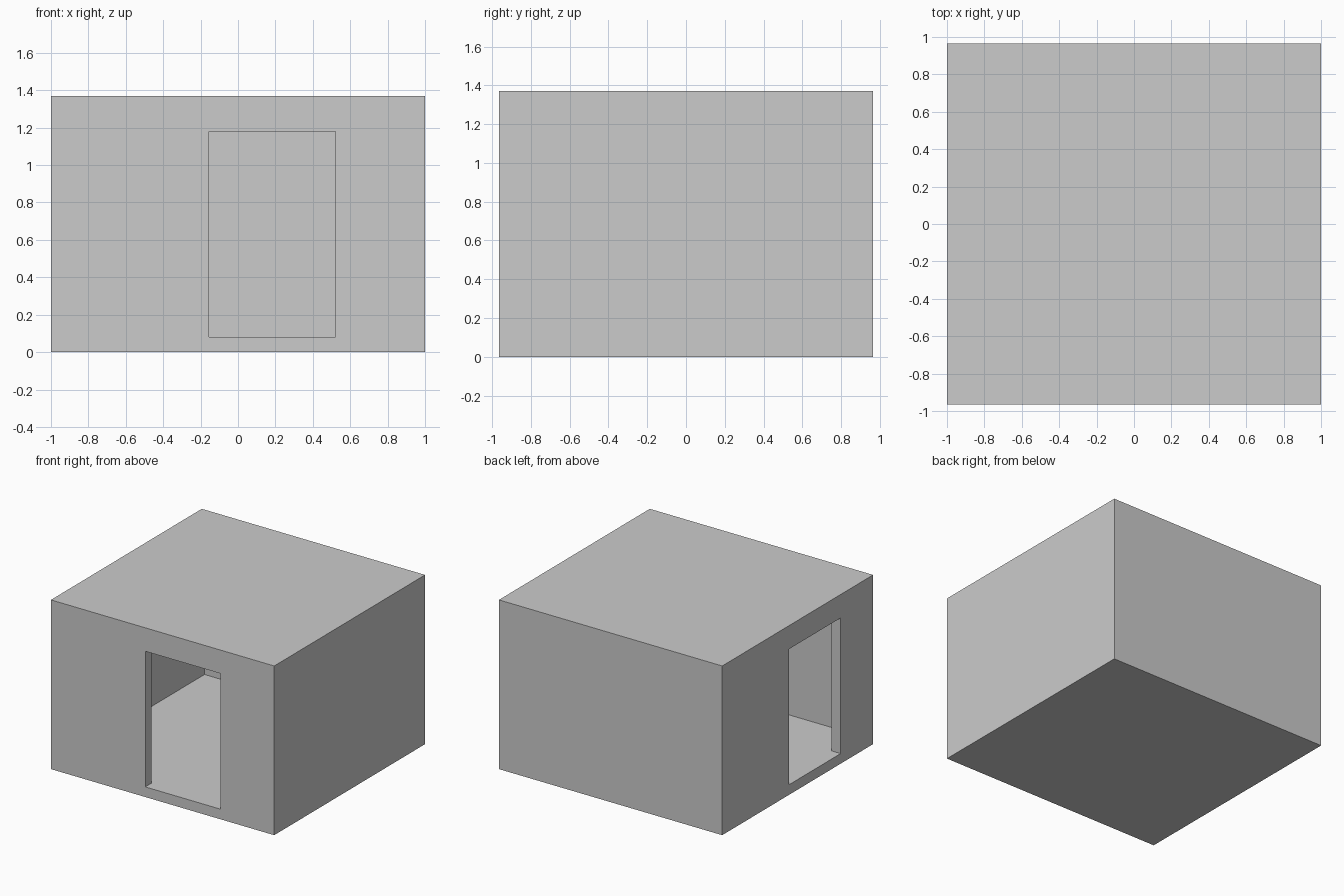
import bpy

if "Cube" in bpy.data.objects:
    bpy.data.objects.remove(bpy.data.objects["Cube"])

W, D, H = 1.0, 0.965, 1.37      # half width, half depth, height
T = 0.082                       # wall, floor and roof thickness
DOOR_Z = (T, 1.18)


def box(name, x, y, z):
    bpy.ops.mesh.primitive_cube_add(size=1)
    ob = bpy.context.object
    ob.name = name
    ob.location = [(a + b) / 2 for a, b in (x, y, z)]
    ob.scale = [b - a for a, b in (x, y, z)]
    bpy.ops.object.transform_apply(location=True, rotation=False, scale=True)
    return ob


def cut(target, cutter):
    mod = target.modifiers.new(cutter.name, 'BOOLEAN')
    mod.operation = 'DIFFERENCE'
    mod.solver = 'EXACT'
    mod.object = cutter
    bpy.context.view_layer.objects.active = target
    bpy.ops.object.modifier_apply(modifier=mod.name)
    bpy.data.objects.remove(cutter, do_unlink=True)


# Outer block of the room
room = box("room_shell", (-W, W), (-D, D), (0, H))

# Hollow interior
cut(room, box("interior", (-W + T, W - T), (-D + T, D - T), (T, H - T)))

# Doorway in the front wall
cut(room, box("front_doorway", (-0.155, 0.52), (-D - 0.1, -D + 0.2), DOOR_Z))

# Doorway in the left wall
cut(room, box("left_doorway", (-W - 0.1, -W + 0.2), (-0.55, 0.11), DOOR_Z))
